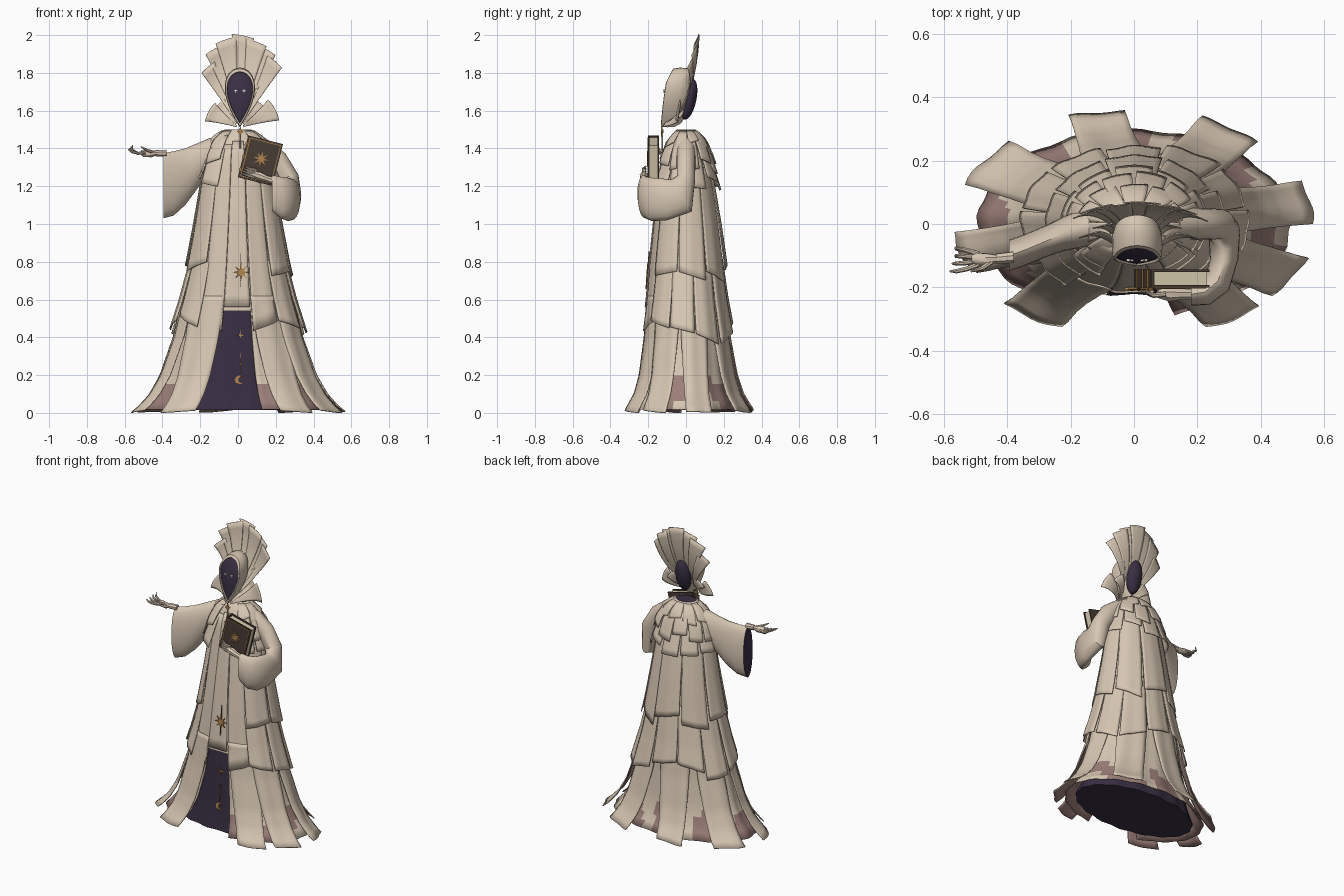
import bpy, bmesh, random
from math import sin, cos, pi, radians
from mathutils import Matrix, Vector

random.seed(4)
cube = bpy.data.objects.get("Cube")
if cube:
    bpy.data.objects.remove(cube)


def material(name, *rgb):
    m = bpy.data.materials.new(name)
    m.use_nodes = True
    m.diffuse_color = (*rgb, 1)
    m.node_tree.nodes["Principled BSDF"].inputs["Base Color"].default_value = (*rgb, 1)
    return m


CREAM = material("cream cloth", .68, .57, .45)
MAUVE = material("mauve lining", .33, .21, .19)
DARK = material("dark violet", .04, .028, .055)
GOLD = material("gold", .42, .22, .07)
BROWN = material("brown leather", .065, .045, .035)
PAPER = material("paper", .7, .62, .45)
WHITE = material("white eyes", .9, .88, .8)


def finish(name, bm, mats, rule=None, thick=0, fix=True):
    if fix:
        bmesh.ops.recalc_face_normals(bm, faces=bm.faces)
    if rule:
        for f in bm.faces:
            f.material_index = rule(f.calc_center_median())
    me = bpy.data.meshes.new(name)
    bm.to_mesh(me)
    bm.free()
    ob = bpy.data.objects.new(name, me)
    bpy.context.collection.objects.link(ob)
    for m in mats:
        me.materials.append(m)
    bpy.ops.object.select_all(action='DESELECT')
    ob.select_set(True)
    bpy.context.view_layer.objects.active = ob
    bpy.ops.object.shade_smooth_by_angle(angle=radians(40))
    if thick:
        mod = ob.modifiers.new("cloth thickness", 'SOLIDIFY')
        mod.thickness = thick
        mod.material_offset = len(mats) - 1
    return ob


def grid(name, fn, nu, nv, mats, rule=None, thick=.006):
    bm = bmesh.new()
    v = [[bm.verts.new(fn(i / nu, j / nv)) for j in range(nv + 1)] for i in range(nu + 1)]
    for i in range(nu):
        for j in range(nv):
            bm.faces.new((v[i][j], v[i][j + 1], v[i + 1][j + 1], v[i + 1][j]))
    return finish(name, bm, mats, rule, thick, False)


def loft(name, rings, mats, caps=(True, True), rule=None, thick=0):
    bm = bmesh.new()
    v = [[bm.verts.new(p) for p in r] for r in rings]
    n = len(v[0])
    for a, b in zip(v, v[1:]):
        for i in range(n):
            bm.faces.new((a[i], a[(i + 1) % n], b[(i + 1) % n], b[i]))
    if caps[0]:
        bm.faces.new(v[0])
    if caps[1]:
        bm.faces.new(v[-1]).material_index = len(mats) - 1
    return finish(name, bm, mats, rule, thick)


def ring(c, side, up, n=20):
    c, side, up = Vector(c), Vector(side), Vector(up)
    return [c + side * cos(2 * pi * k / n) + up * sin(2 * pi * k / n) for k in range(n)]


def tube(name, pts, radii, mat):
    pts = [Vector(p) for p in pts]
    rings = []
    for i, p in enumerate(pts):
        d = (pts[min(i + 1, len(pts) - 1)] - pts[max(i - 1, 0)]).normalized()
        s = d.cross(Vector((.1, .3, 1))).normalized()
        rings.append(ring(p, s * radii[i], d.cross(s) * radii[i], 8))
    return loft(name, rings, [mat])


def plate(name, pts, place, mat, thick=.008):
    # flat outline in x and z, pushed back along y
    bm = bmesh.new()
    f = bm.faces.new([bm.verts.new((x, 0, z)) for x, z in pts])
    out = bmesh.ops.extrude_face_region(bm, geom=[f])["geom"]
    bmesh.ops.translate(bm, vec=(0, thick, 0), verts=[g for g in out if isinstance(g, bmesh.types.BMVert)])
    bm.transform(place)
    return finish(name, bm, [mat])


def box(name, c, size, mat, place):
    bm = bmesh.new()
    bmesh.ops.create_cube(bm, size=1)
    bm.transform(place @ Matrix.Translation(c) @ Matrix.Diagonal((*size, 1)))
    return finish(name, bm, [mat])


def star(r, inner, n, stretch=1):
    return [((r, inner)[k % 2] * sin(pi * k / n), (r, inner)[k % 2] * cos(pi * k / n) * stretch)
            for k in range(2 * n)]


def interp(table, z):
    for lo, hi in zip(table, table[1:]):
        if z <= hi[0]:
            k = max(0, (z - lo[0]) / (hi[0] - lo[0]))
            return [a + (b - a) * k for a, b in zip(lo[1:], hi[1:])]
    return table[-1][1:]


# Robe silhouette: height, half width, half depth
ROBE = [(0, .575, .365), (.04, .525, .34), (.1, .47, .30), (.2, .41, .265), (.4, .335, .225),
        (.6, .285, .2), (.8, .245, .185), (1, .215, .165), (1.2, .19, .14), (1.38, .168, .115),
        (1.45, .135, .092), (1.48, .105, .07), (1.5, .07, .05)]


def surf(deg, z, off=0):
    a, b = interp(ROBE, z)
    t = radians(deg)
    off += .005 * sin(17 * t) * max(0, 1 - z / 1.3)
    return Vector(((a + off) * cos(t), (b + off) * sin(t), z))


def sheet(name, top, bot, z1, z0, o1, o0, mats, slant=0, nu=8, nv=14, rule=None):
    def fn(u, v):
        lo, hi = (top[k] + (bot[k] - top[k]) * v for k in (0, 1))
        zb = max(.004, z0 + slant * (u - .5))
        return surf(lo + (hi - lo) * u, z1 + (zb - z1) * v, o1 + (o0 - o1) * v)
    return grid(name, fn, nu, nv, mats, rule)


# Robe body, underskirt and split lower skirt
levels = [1.5, 1.48, 1.45, 1.38, 1.2, 1, .8, .6, .54]
turn = [k * 5 for k in range(72)]
loft("robe_body", [[surf(t, z) for t in turn] for z in levels], [CREAM], (False, False))
loft("neck_opening", [[surf(t, z, -.006) for t in turn] for z in (1.47, 1.497)], [DARK])
under = [(.015, -.13), (.1, -.085), (.2, -.055), (.4, -.025), (.62, -.014)]
loft("underskirt", [[surf(t, z, o) for t in turn] for z, o in under], [DARK])


def lining(c):
    return 1 if c.z < .17 + .03 * sin(c.x * 40) and sin(c.x * 23 + c.y * 9) > -.5 else 0


sheet("lower_skirt", (-77, 254), (-75, 241), .55, .02, .001, -.055, [CREAM, MAUVE], 0, 72, 12, lining)

# Hem petals
for i, (c, w) in enumerate([(-56, 10), (-28, 11), (11, 11), (57, 11), (102, 9), (147, 13), (195, 11), (235, 11)]):
    sheet(f"hem_petal_{i + 1}", (c - 21, c + 21), (c - w, c + w), .62, .008, .012 + .005 * (i % 2), .003,
          [CREAM, MAUVE], random.uniform(-.02, .02), 8, 20)

# Overlapping panels in tiers
for tier, (z1, z0, count, o0) in enumerate([(.86, .43, 9, .032), (1.3, .72, 7, .026)]):
    step = 285 / count
    for k in range(count):
        c = -52 + step * (k + .5)
        w = step * .51
        sheet(f"skirt_panel_{tier + 1}_{k + 1}", (c - w, c + w), (c - w * .9, c + w * .9), z1,
              z0 + random.uniform(-.06, .07), .006 + .004 * (k % 2), o0 + .006 * (k % 2),
              [CREAM], random.uniform(-.07, .07))

# Front closing strip and side lapels
sheet("front_strip", (-101, -79), (-104, -78), 1.44, .56, .01, .014, [CREAM])
sheet("left_lapel", (-78, -52), (-76, -50), 1.42, .46, .006, .012, [CREAM], .05)
sheet("right_lapel", (-128, -102), (-130, -105), 1.42, .46, .006, .012, [CREAM], -.05)

# Shoulder cape, three ragged tiers
for tier, (z1, z0, count, o0) in enumerate([(1.40, 1.22, 9, .045), (1.47, 1.31, 10, .038), (1.495, 1.41, 9, .022)]):
    step = 310 / count
    for k in range(count):
        c = -65 + step * (k + .5)
        w = step * .5
        sheet(f"cape_flap_{tier + 1}_{k + 1}", (c - w, c + w), (c - w * .85, c + w * .85), z1,
              z0 + random.uniform(-.04, .03), .004 + .004 * (k % 2), o0, [CREAM], random.uniform(-.03, .03), 6, 6)

# Right arm: wide hanging sleeve
RIGHT = [(-.09, .01, 1.46, 1.32, .065), (-.15, -.01, 1.455, 1.28, .062), (-.22, -.03, 1.425, 1.18, .055),
         (-.28, -.055, 1.4, 1.1, .05), (-.34, -.08, 1.385, 1.045, .05), (-.395, -.1, 1.375, 1.03, .05)]
loft("right_sleeve", [ring((x, y, (a + b) / 2), (0, w, 0), (0, 0, (a - b) / 2)) for x, y, a, b, w in RIGHT],
     [CREAM, DARK])
# Left arm: bent sleeve folding toward the book
loft("left_sleeve", [ring(*r) for r in [
    ((.11, 0, 1.41), (0, .05, 0), (.035, 0, .045)),
    ((.2, 0, 1.34), (0, .05, 0), (.05, 0, .035)),
    ((.265, 0, 1.24), (0, .048, -.01), (.055, 0, .02)),
    ((.285, -.025, 1.15), (0, .055, -.085), (.05, 0, 0)),
    ((.285, -.11, 1.13), (0, .01, -.11), (.045, 0, 0)),
    ((.265, -.18, 1.13), (0, 0, -.115), (.035, -.03, 0)),
    ((.225, -.215, 1.14), (0, 0, -.11), (.015, -.04, 0)),
    ((.18, -.222, 1.165), (0, 0, -.095), (0, -.036, 0))]], [CREAM, DARK])

# Hands
tube("right_cuff", [(-.38, -.105, 1.375), (-.435, -.11, 1.375)], [.019, .017], CREAM)
tube("right_palm", [(-.43, -.11, 1.375), (-.46, -.112, 1.372), (-.5, -.11, 1.376), (-.515, -.11, 1.38)],
     [.012, .02, .021, .01], CREAM)
for k, dy in enumerate((-.036, -.014, .008, .03)):
    y, lift = -.11 + dy * .5, .008 * k
    tube(f"right_finger_{k + 1}", [(-.49, y, 1.378), (-.53, y + dy * .4, 1.374), (-.562, y + dy * .6, 1.382 + lift / 2),
                                   (-.582 + lift, y + dy * .6, 1.395 + lift)], [.009, .008, .007, .003], CREAM)
tube("right_thumb", [(-.45, -.12, 1.38), (-.48, -.14, 1.39), (-.515, -.15, 1.41)], [.009, .008, .003], CREAM)
tube("left_palm", [(.2, -.222, 1.225), (.15, -.222, 1.24), (.11, -.222, 1.255), (.075, -.22, 1.265)],
     [.02, .018, .024, .014], CREAM)
for k in range(4):
    z = 1.245 + .013 * k
    tube(f"left_finger_{k + 1}", [(.1, -.222, z), (.06, -.226, z + .008), (.02 + .006 * k, -.212, z + .022)],
         [.009, .008, .004], CREAM)

# Book
B = Matrix.Translation((.12, -.172, 1.335)) @ Matrix.Rotation(radians(14), 4, 'Y')
for side, y in (("front", -.025), ("back", .025)):
    box(f"book_{side}_cover", (0, y, 0), (.187, .008, .228), BROWN, B)
box("book_pages", (.002, 0, 0), (.172, .044, .21), PAPER, B)
box("book_spine", (-.092, 0, 0), (.008, .058, .228), BROWN, B)
for z in (-.07, 0, .07):
    box("spine_band", (-.095, 0, z), (.01, .06, .012), GOLD, B)
for s in (-1, 1):
    box("cover_trim_upright", (s * .083, -.03, 0), (.004, .004, .21), GOLD, B)
    box("cover_trim_level", (0, -.03, s * .103), (.166, .004, .004), GOLD, B)
plate("book_star", star(.042, .014, 8), B @ Matrix.Translation((0, -.034, .01)), GOLD, .006)

# Gold emblems down the front
def front(x, z, off):
    return Matrix.Translation((x, surf(-90, z, off).y, z)) @ Matrix.Rotation(radians(-5), 4, 'X')


plate("robe_star", star(.045, .016, 8), front(.015, .745, .022), GOLD)
plate("robe_star_pin", star(.1, .004, 2), front(.015, .755, .02), BROWN)
plate("panel_cross", star(.03, .005, 4), front(.012, .41, -.016), GOLD)
plate("panel_spike", star(.06, .003, 2), front(.012, .26, -.036), GOLD)
moon = [(.024 * cos(t), .024 * sin(t)) for t in [radians(60 + 30 * k) for k in range(9)]]
moon += [(.01 + .016 * cos(t), .017 * sin(t)) for t in [radians(285 - 30 * k) for k in range(8)]]
plate("panel_moon", moon, front(.008, .175, -.055), GOLD)
plate("neck_pendant", star(.018, .008, 4, 1.6), Matrix.Translation((.012, -.132, 1.49)), GOLD)
tube("pendant_strap", [(.012, -.125, 1.5), (.012, -.125, 1.4)], [.005, .004], CREAM)

# Hood and face, teardrop rings following the tilted face plane
FACE_Y = [(1.5, -.13), (1.65, -.115), (1.75, -.1), (1.84, -.055)]


def teardrop(s, dy):
    pts = []
    for k in range(32):
        p = 2 * pi * k / 32
        z = 1.67 - .152 * s * cos(p)
        pts.append((.01 + .1 * s * sin(p) * sin(p / 2), interp(FACE_Y, z)[0] + dy, z))
    return pts


loft("hood", [teardrop(*r) for r in [(.86, .012), (.9, -.006), (1, -.004), (1.04, .03), (1.02, .07), (.9, .1), (.6, .125)]],
     [CREAM], (False, True))
loft("face", [teardrop(*r) for r in [(.93, .012), (.86, .002), (.6, -.004), (.05, -.006)]], [DARK])
for s in (-1, 1):
    plate("eye", star(.011, .004, 4), Matrix.Translation((.01 + s * .022, -.118, 1.705)), WHITE)
bm = bmesh.new()
bmesh.ops.create_uvsphere(bm, u_segments=20, v_segments=12, radius=1)
bm.transform(Matrix.Translation((.01, .015, 1.66)) @ Matrix.Rotation(radians(-12), 4, 'X')
             @ Matrix.Diagonal((.052, .04, .11, 1)))
finish("head_back", bm, [DARK])


# Fan crest and lower collar wings
def fan(name, c, w, r0, r1, y0, y1, skew=0):
    def fn(u, v):
        a = radians(c + w * (2 * u - 1) * (.75 + .25 * v))
        r = r0 + (r1 + skew * (u - .5) - r0) * v
        x = r * sin(a)
        return (.01 + x, y0 + (y1 - y0) * (1 - (1 - v) ** 2) - 1.1 * x * x, 1.508 + r * cos(a))
    grid(name, fn, 6, 10, [CREAM], None, .004)


for k, (c, r) in enumerate([(-28, .365), (-18, .44), (-9, .475), (2, .49), (11, .465), (19, .44), (28, .4)]):
    fan(f"crest_blade_{k + 1}", c, 7, .07, r, -.05, .065 + .006 * (k % 2), .02 if k < 3 else -.02)
for s in (-1, 1):
    fan("collar_wing", s * 62, 17, .02, .2 + .012 * s, -.12, -.005)
    fan("collar_inner_wing", s * 42, 14, .03, .17, -.11, .01)
